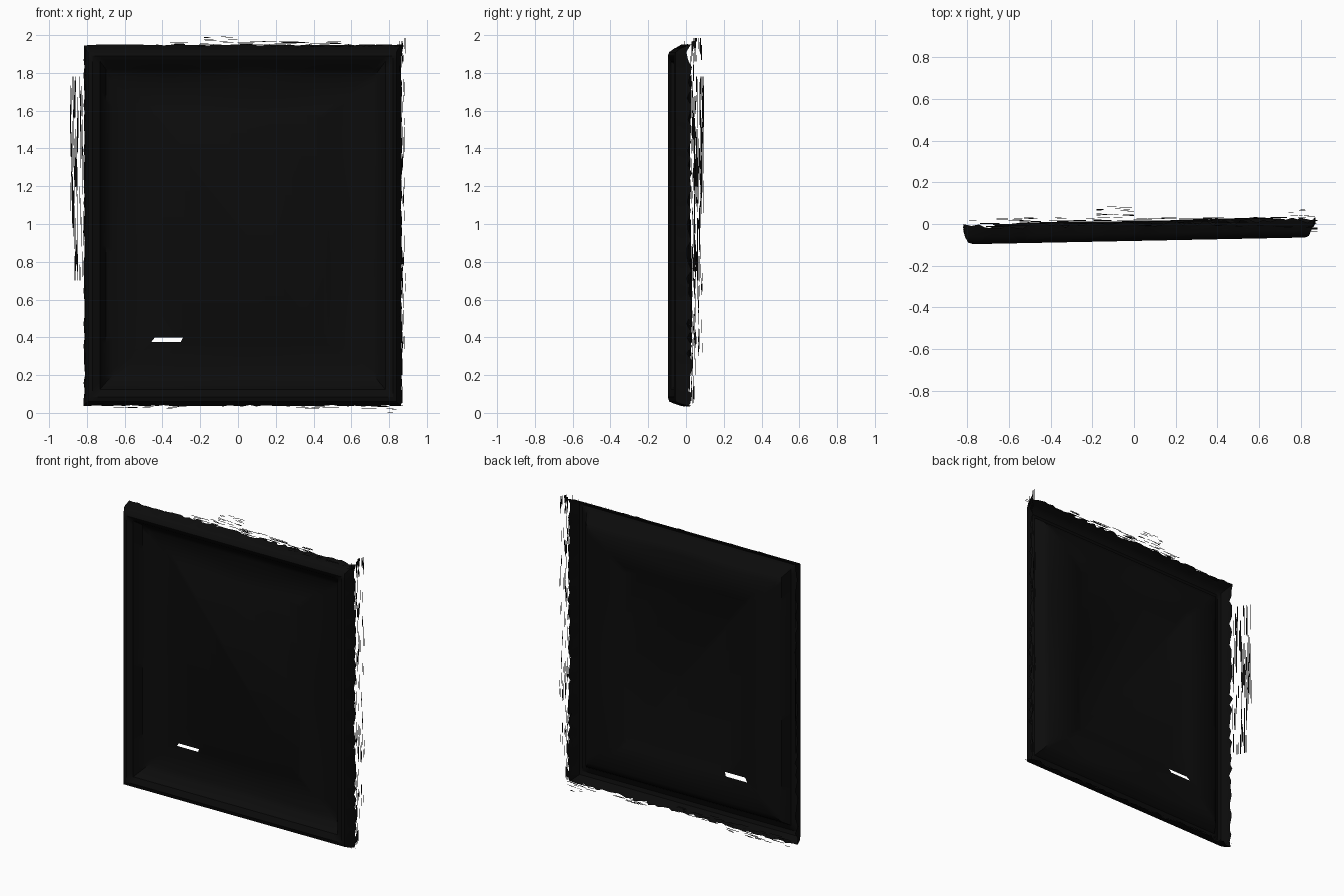
import bpy, bmesh, math, random
from mathutils import Vector

random.seed(4)
if "Cube" in bpy.data.objects:
    bpy.data.objects.remove(bpy.data.objects["Cube"])

black = bpy.data.materials.new("matte black")
black.use_nodes = True
colour = (0.0035, 0.0035, 0.0035, 1)
black.diffuse_color = colour
bsdf = black.node_tree.nodes["Principled BSDF"]
bsdf.inputs["Base Color"].default_value = colour
bsdf.inputs["Roughness"].default_value = 0.9


def finish(bm, name):
    mesh = bpy.data.meshes.new(name)
    bm.to_mesh(mesh)
    bm.free()
    mesh.materials.append(black)
    obj = bpy.data.objects.new(name, mesh)
    bpy.context.collection.objects.link(obj)
    return obj


STEPS = 48


def ring(bm, x0, x1, z0, z1, y, wobble=0.0, ragged=0.0):
    """Subdivided rectangle, slightly turned about the upright axis."""
    corners = [Vector((x0, 0, z0)), Vector((x1, 0, z0)),
               Vector((x1, 0, z1)), Vector((x0, 0, z1))]
    verts = []
    for i, a in enumerate(corners):
        b = corners[(i + 1) % 4]
        for k in range(STEPS):
            p = a.lerp(b, k / STEPS)
            p.y = y + 0.02 * p.x
            p.y += wobble * math.sin(7 * p.x + 1) * math.cos(5 * p.z)
            p.y += random.uniform(-ragged, ragged) * 2
            p.x += random.uniform(-ragged, ragged) * 0.5
            p.z += random.uniform(-ragged, ragged) * 0.5
            verts.append(bm.verts.new(p))
    return verts


# Frame: a thin shell of nested rings, from the back edge over the rim to the picture
bm = bmesh.new()
rings = [
    ring(bm, -0.815, 0.865, 0.038, 1.948, 0.0, ragged=0.008),
    ring(bm, -0.81, 0.85, 0.048, 1.93, -0.045),
    ring(bm, -0.795, 0.838, 0.06, 1.91, -0.073),
    ring(bm, -0.77, 0.82, 0.085, 1.89, -0.081),
    ring(bm, -0.73, 0.78, 0.125, 1.86, -0.066),
    ring(bm, -0.70, 0.75, 0.16, 1.82, -0.012),
    ring(bm, -0.66, 0.72, 0.2, 1.78, 0.008, wobble=0.007),
    ring(bm, -0.55, 0.58, 0.3, 1.68, 0.014, wobble=0.008),
    ring(bm, -0.46, 0.48, 0.375, 1.6, 0.012),
    ring(bm, -0.44, 0.46, 0.4, 1.58, 0.004),
]
total = 4 * STEPS
for n, (outer, inner) in enumerate(zip(rings, rings[1:])):
    for i in range(total):
        j = (i + 1) % total
        quad = (outer[i], outer[j], inner[j], inner[i])
        mid = sum((v.co for v in quad), Vector()) / 4
        # Gap in the lower corner of the picture's edge
        if n == 8 and mid.z < 0.39 and -0.45 < mid.x < -0.30:
            continue
        bm.faces.new(quad)
bm.faces.new(rings[-1])
frame = finish(bm, "picture_frame")
bpy.context.view_layer.objects.active = frame
frame.select_set(True)
bpy.ops.object.shade_smooth_by_angle(angle=math.radians(35))


def fringe(name, upright, start, end, span, count, longest, keep=lambda a, t: True):
    """Torn slivers lying along one edge; start and end are (offset, y)."""
    bm = bmesh.new()
    for _ in range(count):
        t = random.random()
        a = random.uniform(*span)
        if not keep(a, t):
            continue
        half = random.uniform(0.2, 0.5) * longest
        lo, hi = max(span[0], a - half), min(span[1], a + half)
        points = []
        for s, along in ((t, lo), (t, hi), (t + 0.05, hi), (t + 0.05, lo)):
            off = start[0] + (end[0] - start[0]) * s
            y = start[1] + (end[1] - start[1]) * s
            points.append((off, y, along) if upright else (along, y, off))
        bm.faces.new([bm.verts.new(p) for p in points])
    finish(bm, name)


# Torn backward-turning edges
fringe("right_outer_strip", True, (-0.865, 0.07), (-0.89, 0.095), (0.98, 1.78), 60, 0.25,
       lambda a, t: a > 1.1 or t < 0.7)
fringe("right_inner_strip", True, (-0.81, -0.02), (-0.868, 0.07), (0.7, 1.78), 60, 0.2,
       lambda a, t: a > 0.95 + 0.3 * (t - 0.8) or t > 0.4)
fringe("left_torn_edge", True, (0.855, -0.01), (0.872, 0.05), (0.05, 1.97), 200, 0.09)
fringe("left_torn_tips", True, (0.87, 0.04), (0.886, 0.09), (0.3, 1.78), 70, 0.09)
fringe("left_top_corner_tip", True, (0.865, 0.03), (0.89, 0.09), (1.86, 1.985), 20, 0.08)
fringe("top_torn_edge", False, (1.935, -0.03), (1.968, 0.03), (-0.72, 0.88), 170, 0.1,
       lambda a, t: t < 0.35 + 0.65 * (abs(a - 0.1) < 0.45))
fringe("top_torn_tips", False, (1.968, 0.03), (1.997, 0.085), (-0.18, 0.0), 20, 0.06)
fringe("bottom_torn_edge", False, (0.055, -0.04), (0.025, 0.03), (-0.79, 0.88), 150, 0.08,
       lambda a, t: t < 0.6 or abs(a) > 0.3)
fringe("bottom_torn_tips", False, (0.03, 0.02), (0.002, 0.07), (0.7, 0.88), 10, 0.04)
